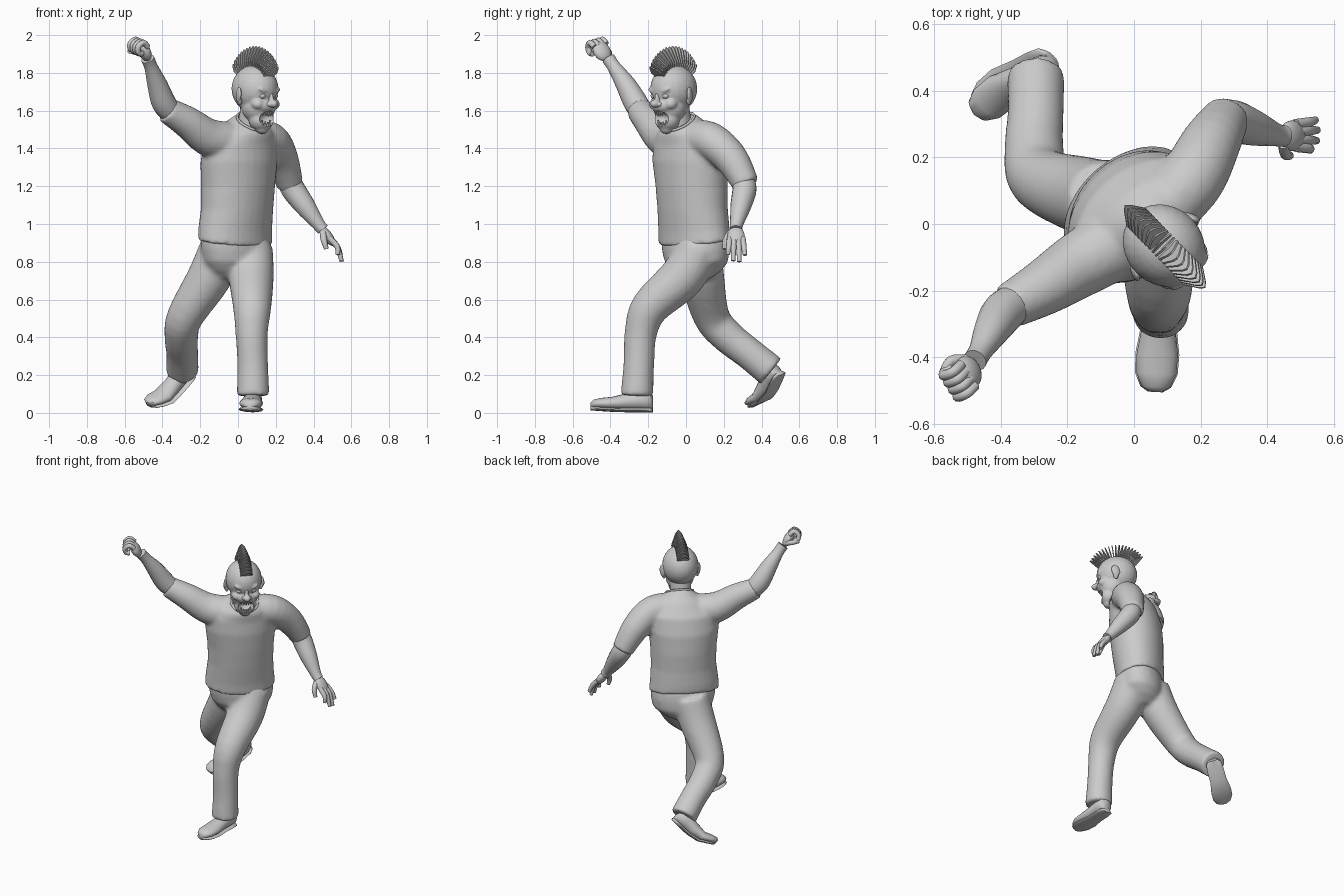
import bpy, bmesh
from math import sin, cos, pi, radians
from mathutils import Vector, Matrix

if "Cube" in bpy.data.objects:
    bpy.data.objects.remove(bpy.data.objects["Cube"])

YAW = radians(42)          # body and head turn towards +x
SEG = 20


def loft(bm, rings, seg=SEG):
    """rings: (centre, 3x3 frame, rx, ry); skins and caps them."""
    loops = []
    for c, m, rx, ry in rings:
        loop = []
        for i in range(seg):
            a = 2 * pi * i / seg
            loop.append(bm.verts.new(Vector(c) + m @ Vector((rx * cos(a), ry * sin(a), 0))))
        loops.append(loop)
    for a, b in zip(loops, loops[1:]):
        for i in range(seg):
            j = (i + 1) % seg
            bm.faces.new((a[i], a[j], b[j], b[i]))
    bm.faces.new(loops[0][::-1])
    bm.faces.new(loops[-1])


def limb(bm, pts, seg=SEG):
    """pts: (x, y, z, radius); round tube with smooth in-between rings."""
    P = [Vector(p) for p in pts]
    fine = []
    for i in range(len(P) - 1):
        p0, p1, p2, p3 = P[max(i - 1, 0)], P[i], P[i + 1], P[min(i + 2, len(P) - 1)]
        for k in range(4):
            t = k / 4
            fine.append(0.5 * (2 * p1 + (p2 - p0) * t + (2 * p0 - 5 * p1 + 4 * p2 - p3) * t * t
                               + (3 * p1 - p0 - 3 * p2 + p3) * t ** 3))
    fine.append(P[-1])
    rings, x = [], Vector((1, 0.13, 0.21))
    for i, p in enumerate(fine):
        d = (fine[min(i + 1, len(fine) - 1)].xyz - fine[max(i - 1, 0)].xyz).normalized()
        x = (x - d * x.dot(d)).normalized()
        rings.append((p.xyz, Matrix((x, d.cross(x), d)).transposed(), p[3], p[3]))
    loft(bm, rings, seg)


def ball(bm, c, r, rot=Matrix.Identity(4), u=24, v=16):
    bmesh.ops.create_uvsphere(bm, u_segments=u, v_segments=v, radius=1,
                              matrix=Matrix.Translation(c) @ rot @ Matrix.Diagonal((*r, 1)))


def part(name, bm, voxel=0, smooth=0, matrix=None, angle=50):
    bmesh.ops.recalc_face_normals(bm, faces=bm.faces)
    me = bpy.data.meshes.new(name)
    bm.to_mesh(me)
    bm.free()
    ob = bpy.data.objects.new(name, me)
    bpy.context.collection.objects.link(ob)
    if matrix:
        ob.matrix_world = matrix
    if voxel:
        m = ob.modifiers.new("blend", 'REMESH')
        m.mode, m.voxel_size, m.use_smooth_shade = 'VOXEL', voxel, True
    if smooth:
        m = ob.modifiers.new("soften", 'SMOOTH')
        m.factor, m.iterations = 0.5, smooth
    bpy.ops.object.select_all(action='DESELECT')
    ob.select_set(True)
    bpy.context.view_layer.objects.active = ob
    if not voxel:
        bpy.ops.object.shade_smooth_by_angle(angle=radians(angle))
    return ob


def turned(tilt=0):
    return Matrix.Rotation(YAW, 3, 'Z') @ Matrix.Rotation(radians(tilt), 3, 'X')


# Shirt: barrel torso with both sleeves blended in
bm = bmesh.new()
loft(bm, [((x, y, z), turned(t), w, d) for x, y, z, w, d, t in (
    (-.015, .045, .905, .228, .155, 9), (-.015, .042, .97, .222, .157, 6), (-.005, .035, 1.08, .212, .163, 0),
    (0, .03, 1.2, .215, .17, 0), (.005, .02, 1.33, .228, .17, 0), (.015, .01, 1.43, .222, .152, 5),
    (.045, -.01, 1.5, .165, .125, 14), (.075, -.035, 1.54, .092, .095, 32))], 32)
limb(bm, [(.07, .03, 1.45, .10), (.17, .13, 1.44, .10), (.23, .24, 1.345, .09), (.277, .32, 1.205, .07)])
limb(bm, [(-.04, -.05, 1.43, .11), (-.16, -.12, 1.46, .10), (-.27, -.19, 1.54, .085), (-.38, -.25, 1.605, .068)])
part("shirt", bm, .012, 5)
bpy.ops.mesh.primitive_torus_add(major_segments=32, minor_segments=8, major_radius=.088, minor_radius=.007)
collar = bpy.context.object
collar.name = "collar"
collar.matrix_world = Matrix.Translation((.077, -.037, 1.54)) @ turned(32).to_4x4()
bpy.ops.object.shade_smooth_by_angle(angle=radians(60))

# Trousers: hips and two legs, front leg planted, back leg trailing
bm = bmesh.new()
loft(bm, [((x, y, z), turned(), w, d) for x, y, z, w, d in (
    (-.01, .045, .94, .21, .143), (-.01, .05, .87, .21, .15), (-.01, .055, .80, .195, .145),
    (-.02, .055, .75, .15, .115), (-.03, .05, .71, .09, .07))], 32)
limb(bm, [(.065, .07, .87, .12), (.07, -.02, .72, .12), (.075, -.19, .56, .102), (.072, -.24, .42, .086),
          (.078, -.25, .25, .082), (.08, -.26, .09, .088)])
limb(bm, [(-.085, .07, .87, .12), (-.15, .085, .72, .118), (-.28, .135, .51, .097), (-.30, .22, .405, .09),
          (-.295, .34, .31, .085), (-.295, .45, .22, .088)])
part("trousers", bm, .012, 12)


# Shoes: local toe towards -y, sole on z = 0, toe may bend up
def shoe(name, matrix, bend=0):
    up = Matrix(((1, 0, 0), (0, 0, 1), (0, 1, 0)))
    outline = ((.085, .025, .075), (.07, .045, .10), (.02, .05, .105), (-.05, .05, .09),
               (-.13, .062, .068), (-.19, .06, .058), (-.23, .042, .046), (-.245, .018, .03))

    def finish(bm, label, angle):
        for v in bm.verts:
            d = -.1 - v.co.y
            if d > 0:
                v.co.y, v.co.z = -.1 - d * cos(bend), v.co.z + d * sin(bend)
        part(name + label, bm, matrix=matrix, angle=angle)

    bm = bmesh.new()
    loft(bm, [((0, y, h / 2 + .012), up, w, h / 2) for y, w, h in outline])
    finish(bm, "_upper", 50)
    bm = bmesh.new()
    flat = [(0, y, .012) for y, w, h in outline]
    loft(bm, [(c, up, w + .004, .012) for c, (y, w, h) in zip(flat, outline)], 12)
    finish(bm, "_sole", 60)


shoe("front_shoe", Matrix.Translation((.077, -.26, .003)) @ Matrix.Rotation(radians(-3), 4, 'Z'), radians(4))
toe = Vector((-.15, -.08, -.17)).normalized()
up = Vector((-.15, -.25, .25))
up = (up - toe * up.dot(toe)).normalized()
side = (-toe).cross(up)
shoe("back_shoe", Matrix.Translation((-.295, .478, .142)) @ Matrix((side, -toe, up)).transposed().to_4x4(), radians(30))

# Bare forearms
bm = bmesh.new()
limb(bm, [(-.34, -.225, 1.575, .055), (-.392, -.265, 1.64, .064), (-.428, -.32, 1.74, .053),
          (-.46, -.38, 1.83, .036), (-.478, -.41, 1.875, .036)])
part("raised_forearm", bm)
bm = bmesh.new()
limb(bm, [(.26, .29, 1.26, .055), (.288, .31, 1.19, .064), (.355, .29, 1.095, .055),
          (.425, .268, 1.0, .035), (.45, .265, .97, .033)])
part("lowered_forearm", bm)

# Raised fist: palm, four curled fingers and a thumb
bm = bmesh.new()
axis = Vector((-.05, -.07, .14)).normalized()
across = Vector((.45, -.55, -.3))
across = (across - axis * across.dot(axis)).normalized()
inside = axis.cross(across)
if inside.dot(Vector((-.4, -.7, -.4))) < 0:
    inside = -inside
base = Vector((-.497, -.445, 1.915))
fr = Matrix((across, inside, axis)).transposed()
ball(bm, base, (.05, .03, .058), fr.to_4x4())
for i in range(4):
    o = base + across * (i - 1.5) * .026
    limb(bm, [(*(o + axis * a + inside * b), .0155) for a, b in
              ((.03, -.01), (.066, .005), (.06, .042), (.03, .052), (.012, .033))], 10)
limb(bm, [(*(base + across * a + axis * b + inside * c), .016) for a, b, c in
          ((-.03, -.03, 0), (-.055, 0, .03), (-.035, .025, .06))], 10)
part("raised_fist", bm)

# Lowered open hand with spread fingers
bm = bmesh.new()
ball(bm, (.475, .265, .935), (.026, .046, .06), Matrix.Rotation(radians(-35), 4, 'Y'))
for y, tx, ty, tz in ((.232, .528, .222, .838), (.255, .548, .25, .805), (.278, .55, .282, .80), (.30, .545, .312, .835)):
    limb(bm, [(.485, y, .925, .016), (.525, (y + ty) / 2, .88, .015), (tx, ty, tz, .011)], 10)
limb(bm, [(.45, .24, .96, .018), (.455, .21, .915, .017), (.468, .205, .868, .012)], 10)
part("open_hand", bm)

# Head parts, built facing -y, then turned and tipped forward
HEAD = Matrix.Translation((.09, -.065, 1.715)) @ Matrix.Rotation(YAW + .04, 4, 'Z') @ Matrix.Rotation(radians(8), 4, 'X')
bm = bmesh.new()
limb(bm, [(.05, -.02, 1.48, .075), (.07, -.04, 1.55, .068), (.085, -.055, 1.64, .07)])
part("neck", bm)
bm = bmesh.new()
ball(bm, (0, 0, 0), (.117, .132, .127))
ball(bm, (0, -.04, -.09), (.092, .088, .09))
ball(bm, (0, -.07, -.155), (.07, .062, .062))
ball(bm, (0, -.08, -.203), (.038, .036, .026))
ball(bm, (0, -.10, -.075), (.07, .042, .04))
for s in (-1, 1):
    ball(bm, (s * .058, -.088, -.068), (.034, .038, .03))
    ball(bm, (s * .04, -.108, .004), (.04, .02, .013), Matrix.Rotation(radians(s * -18), 4, 'Y'))
head = part("head", bm, .007, 4, HEAD)
bm = bmesh.new()
ball(bm, (0, -.145, -.142), (.06, .07, .043))
mouth = part("mouth_cutter", bm, matrix=HEAD)
mouth.hide_render = True
mouth.display_type = 'WIRE'
cut = head.modifiers.new("mouth", 'BOOLEAN')
cut.operation, cut.object, cut.solver = 'DIFFERENCE', mouth, 'EXACT'

# Two rows of pointed teeth
bm = bmesh.new()
for i in range(7):
    a = (i - 3) / 3
    for z, flip in ((-.117 + .004 * a * a, pi), (-.172 + .018 * a * a, 0)):
        bmesh.ops.create_cone(bm, cap_ends=True, segments=6, radius1=.0085, radius2=.003, depth=.024,
                              matrix=Matrix.Translation((a * .045, -.12 + .028 * a * a, z)) @ Matrix.Rotation(flip, 4, 'X'))
part("teeth", bm, matrix=HEAD)
bm = bmesh.new()
ball(bm, (0, -.145, -.058), (.024, .03, .022))
ball(bm, (0, -.12, -.035), (.014, .022, .035))
for s in (-1, 1):
    ball(bm, (s * .02, -.132, -.064), (.014, .018, .013))
part("nose", bm, .005, 3, HEAD)
for name, s in (("left", 1), ("right", -1)):
    bm = bmesh.new()
    ball(bm, (s * .043, -.104, -.022), (.022, .02, .017), u=16, v=10)
    part(name + "_eye", bm, matrix=HEAD)
    bm = bmesh.new()
    rot = Matrix.Rotation(radians(s * 25), 4, 'Z')
    ball(bm, (s * .117, 0, -.03), (.012, .03, .042), rot)
    ball(bm, (s * .109, -.005, -.065), (.011, .018, .022), rot)
    part(name + "_ear", bm, .006, 2, HEAD)

# Mohawk: fan of thin pointed plates from brow to crown
bm = bmesh.new()
N = 19
for i in range(N):
    a = radians(-60 + 108 * i / (N - 1))
    tip = .228 - .015 * abs(2 * i / (N - 1) - 1) ** 2
    rot = Matrix.Rotation(a, 4, 'X')
    prof = ((-.034, .105), (.034, .105), (.04, .15), (.014, tip - .015), (0, tip), (-.014, tip - .015), (-.04, .15))
    f = bm.faces.new([bm.verts.new(rot @ Vector((x, -.003, z))) for x, z in prof])
    ext = bmesh.ops.extrude_face_region(bm, geom=[f])["geom"]
    bmesh.ops.translate(bm, verts=[v for v in ext if isinstance(v, bmesh.types.BMVert)],
                        vec=rot.to_3x3() @ Vector((0, .006, 0)))
part("mohawk", bm, matrix=HEAD, angle=30)
